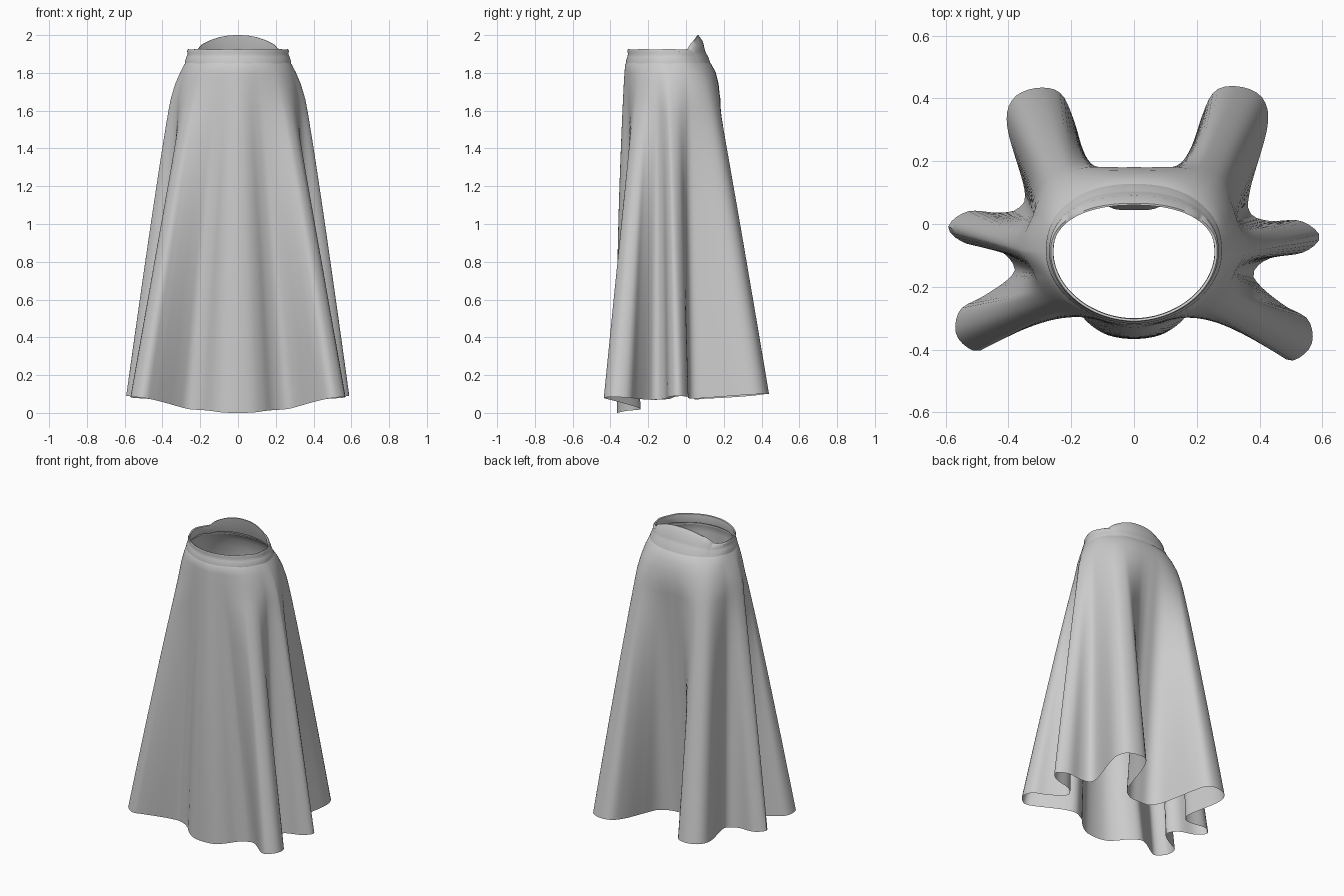
import bpy
import math
from mathutils import Vector

if "Cube" in bpy.data.objects:
    bpy.data.objects.remove(bpy.data.objects["Cube"])

# Hem of the right half, front centre to back centre: x, y, z
HEM = [(0, -.365, .0), (.08, -.355, .002), (.14, -.32, .01), (.19, -.27, .015),
       (.26, -.24, .02), (.32, -.275, .035), (.39, -.345, .055), (.45, -.405, .07),
       (.505, -.435, .08), (.565, -.385, .085), (.555, -.305, .08), (.48, -.26, .075),
       (.405, -.20, .07), (.38, -.155, .07), (.43, -.11, .075), (.54, -.09, .085),
       (.592, -.04, .09), (.53, .01, .085), (.43, .01, .08), (.37, .035, .075),
       (.37, .11, .08), (.425, .31, .095), (.41, .40, .10), (.34, .437, .10),
       (.26, .425, .10), (.215, .34, .09), (.175, .20, .08), (.14, .10, .075),
       (.07, .05, .07), (0, .045, .07)]
N = 120
YC = -.09


def catmull(pts, steps=16):
    out = []
    p = [Vector((-pts[1][0], *pts[1][1:]))] + [Vector(q) for q in pts] \
        + [Vector((-pts[-2][0], *pts[-2][1:]))]
    for i in range(1, len(p) - 2):
        a, b, c, d = p[i - 1:i + 3]
        for s in range(steps):
            t = s / steps
            out.append(.5 * (2 * b + (c - a) * t + (2 * a - 5 * b + 4 * c - d) * t * t
                             + (3 * b - a - 3 * c + d) * t ** 3))
    return out + [p[-2]]


def resample(pts, n):
    acc = [0]
    for a, b in zip(pts, pts[1:]):
        acc.append(acc[-1] + (b - a).length)
    out, j = [], 0
    for i in range(n + 1):
        d = acc[-1] * i / n
        while j < len(pts) - 2 and acc[j + 1] < d:
            j += 1
        out.append(pts[j].lerp(pts[j + 1], (d - acc[j]) / (acc[j + 1] - acc[j])))
    return out


def full_loop(half, left):
    return half + [Vector((-v.x, v.y, v.z)) for v in left[-2:0:-1]]


def ring(z, xr, yf, yb, lift=0.0, point=1.04):
    # Body section: oval front, squarer back, optionally raised at the back
    half = []
    for i in range(N + 1):
        a = math.pi * (i / N - .5)
        c, s = max(0, math.cos(a)), math.sin(a)
        if s < 0:
            x, y, up = xr * c ** point, YC - (YC - yf) * abs(s) ** point, 0
        else:
            x, y = xr * c ** .9, YC + (yb - YC) * s ** .85
            up = lift * max(0, 1 - (x / .21) ** 2) ** .65
        wave = .002 * math.sin(9 * a + z * 40) * c
        half.append(Vector((x, y, z + up + wave)))
    return full_loop(half, half)


def loft(name, rows):
    n = len(rows[0])
    faces = [(r * n + i, r * n + (i + 1) % n, (r + 1) * n + (i + 1) % n, (r + 1) * n + i)
             for r in range(len(rows) - 1) for i in range(n)]
    me = bpy.data.meshes.new(name)
    me.from_pydata([v for row in rows for v in row], [], faces)
    ob = bpy.data.objects.new(name, me)
    bpy.context.collection.objects.link(ob)
    bpy.ops.object.select_all(action='DESELECT')
    ob.select_set(True)
    bpy.context.view_layer.objects.active = ob
    bpy.ops.object.shade_smooth_by_angle(angle=math.radians(50))
    return ob


# Hem loop, left folds slightly offset from the right ones
left_pts = []
for x, y, z in HEM:
    if y < .09:
        left_pts.append((x, y + .03 * min(1, max(0, (x - .3) / .15)), z))
    else:
        left_pts.append((x - .022, y - .005, z))
hem = full_loop(resample(catmull(HEM), N), resample(catmull(left_pts), N))


def toward_hem(body, t, z_t=None):
    # Blend a body section sideways toward the hem, dropping by z_t
    row = []
    for a, b in zip(body, hem):
        p = a.lerp(b, t)
        p.z = a.z + (b.z - a.z) * (z_t or 0)
        if z_t and a.y < YC:
            p.y -= .012 * math.sin(math.pi * z_t) * max(0, 1 - abs(a.x) / .2)
        row.append(p)
    return row


# Skirt: fitted hips falling into six deep folds
rows = [ring(1.865, .272, -.308, .115), ring(1.845, .285, -.322, .135),
        toward_hem(ring(1.80, .303, -.325, .160, point=1.08), .015),
        toward_hem(ring(1.74, .322, -.328, .178, point=1.14), .04)]
hip = ring(1.66, .338, -.331, .192, point=1.2)
steps = 24
for k in range(steps + 1):
    t = k / steps
    rows.append(toward_hem(hip, .075 + .925 * t ** .93, t))
loft("skirt", list(reversed(rows)))

# Waistband: soft rolled strip standing up at the back
loft("waistband", [
    ring(1.845, .281, -.318, .130),
    ring(1.865, .280, -.317, .118, .02),
    ring(1.885, .273, -.311, .106, .02),
    ring(1.900, .266, -.307, .100, .02),
    ring(1.915, .270, -.311, .090, .05),
    ring(1.925, .265, -.309, .066, .075),
    ring(1.922, .257, -.302, .060, .078),
    ring(1.895, .256, -.300, .070, .05),
    ring(1.865, .264, -.304, .090, .02)])
